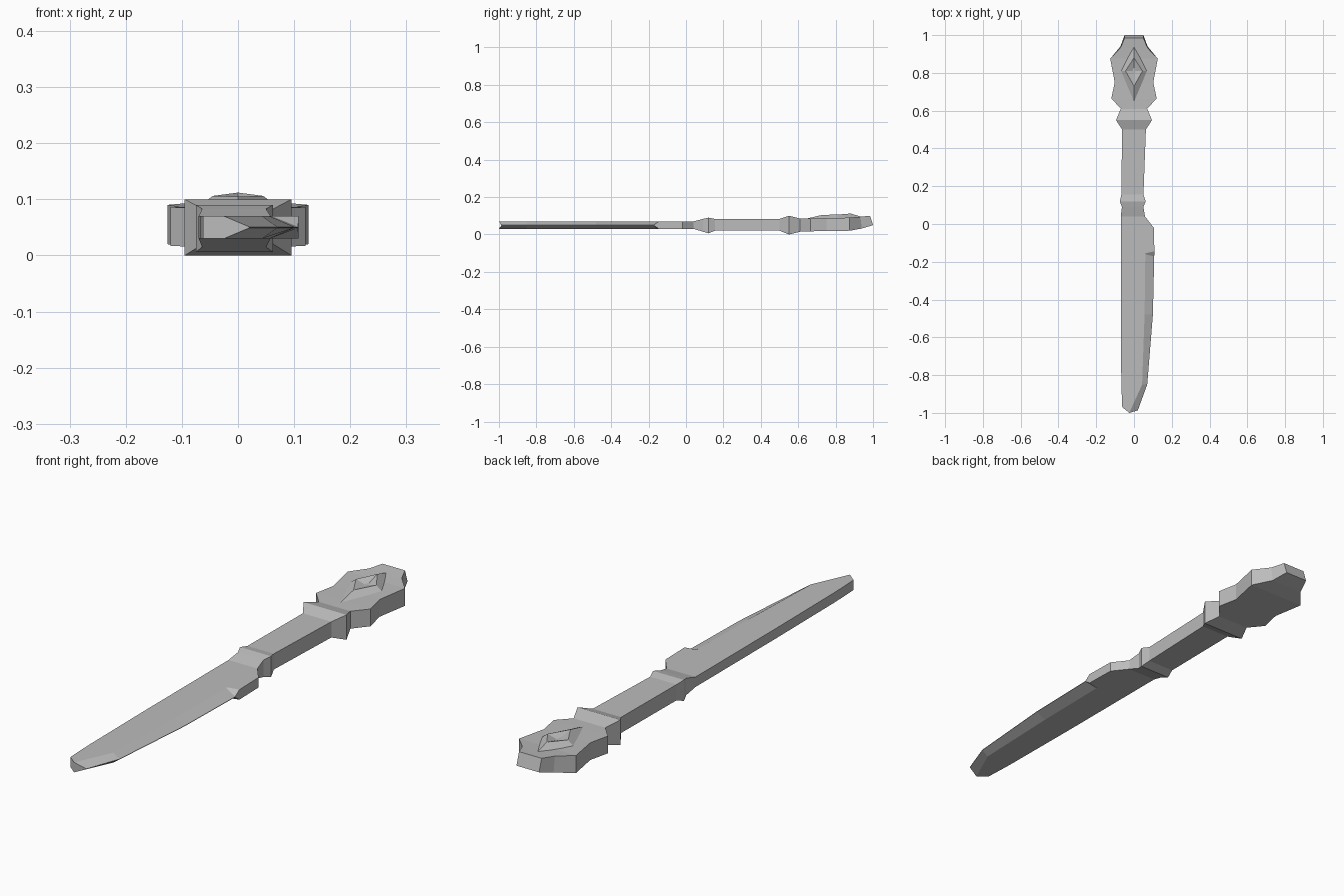
import bpy
import bmesh

cube = bpy.data.objects.get("Cube")
if cube:
    bpy.data.objects.remove(cube)

steel = bpy.data.materials.new("grey_steel")
steel.use_nodes = True
GREY = (0.5, 0.5, 0.5, 1)
steel.diffuse_color = GREY
steel.node_tree.nodes["Principled BSDF"].inputs["Base Color"].default_value = GREY


def loft(name, rings, cap_start=True, cap_end=True):
    """Skin matching rings of points with flat faces."""
    bm = bmesh.new()
    rows = [[bm.verts.new(p) for p in ring] for ring in rings]
    n = len(rows[0])
    for a, b in zip(rows, rows[1:]):
        for i in range(n):
            j = (i + 1) % n
            bm.faces.new((a[i], a[j], b[j], b[i]))
    if cap_start:
        bm.faces.new(rows[0])
    if cap_end:
        bm.faces.new(rows[-1])
    bmesh.ops.remove_doubles(bm, verts=bm.verts, dist=0.0001)
    bmesh.ops.recalc_face_normals(bm, faces=bm.faces)
    mesh = bpy.data.meshes.new(name)
    bm.to_mesh(mesh)
    bm.free()
    mesh.materials.append(steel)
    obj = bpy.data.objects.new(name, mesh)
    bpy.context.collection.objects.link(obj)
    return obj


def box_ring(y, left, right, low, high, lean=0):
    return [(left, y, low), (right, y, low),
            (right, y - lean, high), (left, y - lean, high)]


# Grip with a collar at each end
loft("grip", [box_ring(*s) for s in (
    (0.04, -0.07, 0.058, 0.03, 0.07),
    (0.09, -0.064, 0.05, 0.015, 0.083),
    (0.12, -0.075, 0.062, 0.006, 0.09),
    (0.155, -0.067, 0.05, 0.02, 0.083),
    (0.50, -0.063, 0.063, 0.02, 0.083),
    (0.55, -0.095, 0.095, 0, 0.10),
    (0.61, -0.07, 0.07, 0.015, 0.085))])

# Scalloped pommel with an upturned end
loft("pommel", [box_ring(y, -w, w, low, high, lean) for y, w, low, high, lean in (
    (0.61, 0.07, 0.015, 0.085, 0),
    (0.665, 0.12, 0.017, 0.086, 0),
    (0.75, 0.102, 0.018, 0.087, 0),
    (0.875, 0.126, 0.02, 0.09, 0),
    (0.94, 0.072, 0.032, 0.095, 0.008),
    (1.0, 0.05, 0.05, 0.10, 0.016))])


# Raised kite ornament with a sunken centre
def kite(front, back, width, z_front, z_mid, z_back):
    return [(0, front, z_front), (width, 0.81, z_mid),
            (0, back, z_back), (-width, 0.81, z_mid)]


loft("kite_ornament", [
    kite(0.645, 0.94, 0.07, 0.085, 0.087, 0.094),
    kite(0.73, 0.88, 0.045, 0.105, 0.106, 0.112),
    kite(0.79, 0.83, 0.008, 0.096, 0.096, 0.096)], cap_start=False)


# Blade: flat spine, ground bevel on one side, thick heel behind the notch
def blade_ring(spine, bevel, edge, edge_half):
    mid, half = 0.05, 0.02
    top = [(*spine, mid + half), (*bevel, mid + half), (*edge, mid + edge_half)]
    return top + [(x, y, 2 * mid - z) for x, y, z in reversed(top)]


loft("blade", [blade_ring(*s) for s in (
    ((-0.07, 0.04), (0.04, 0.04), (0.058, 0.04), 0.02),
    ((-0.07, -0.02), (0.06, -0.02), (0.105, -0.02), 0.02),
    ((-0.07, -0.145), (0.06, -0.155), (0.108, -0.145), 0.02),
    ((-0.07, -0.16), (0.06, -0.16), (0.107, -0.172), 0.001),
    ((-0.07, -0.48), (0.056, -0.48), (0.10, -0.48), 0.001),
    ((-0.067, -0.85), (0.043, -0.85), (0.07, -0.85), 0.001),
    ((-0.062, -0.97), (-0.025, -1.0), (0.02, -0.987), 0.001))])
